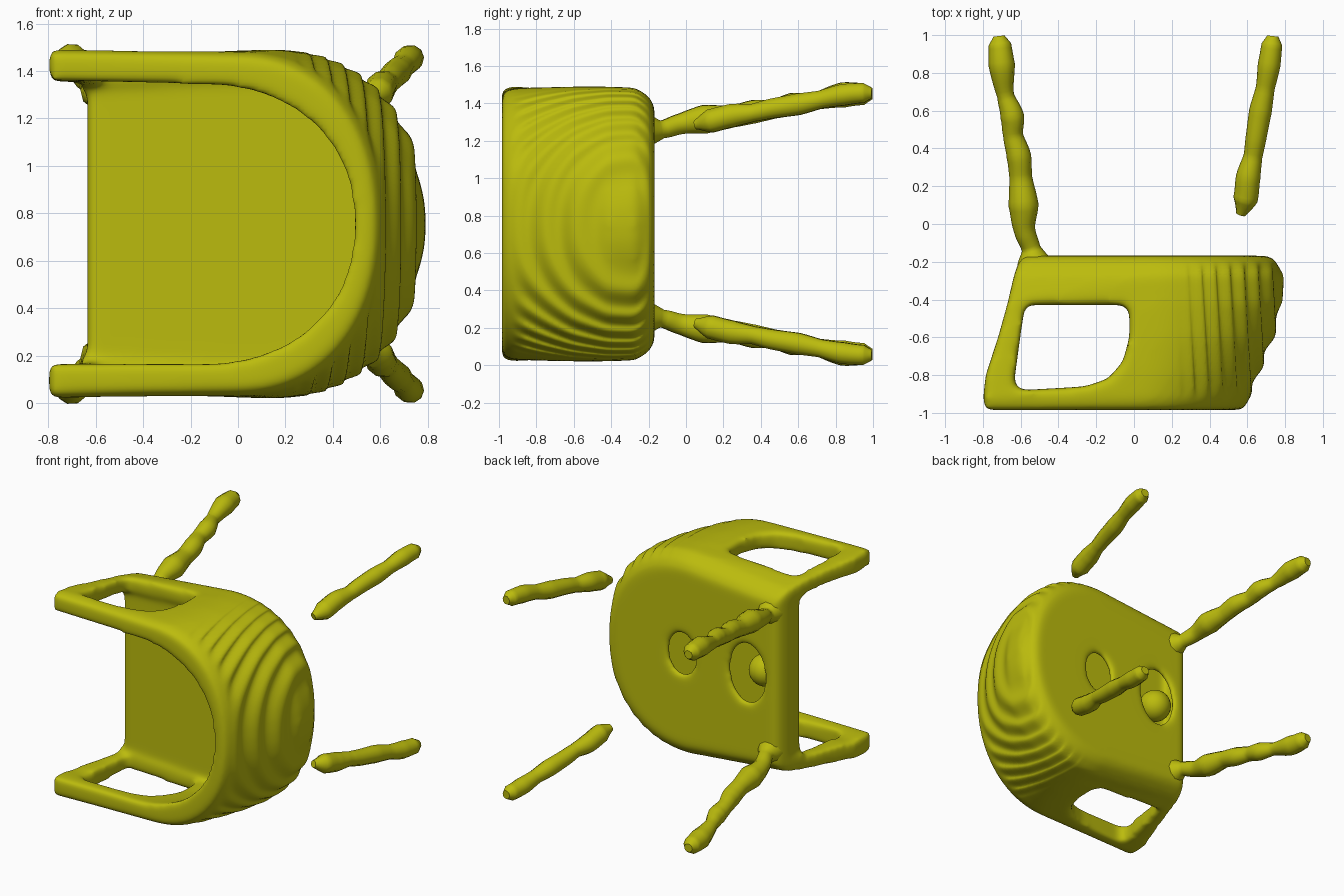
import bpy, bmesh, math
from mathutils import Vector

if "Cube" in bpy.data.objects:
    bpy.data.objects.remove(bpy.data.objects["Cube"])

ZC = 0.755  # mirror plane height of the reclined armchair
mat = bpy.data.materials.new("olive_yellow")
mat.diffuse_color = (0.5, 0.5, 0.004, 1)
mat.use_nodes = True
mat.node_tree.nodes["Principled BSDF"].inputs["Base Color"].default_value = mat.diffuse_color


def new_object(name, bm):
    bmesh.ops.recalc_face_normals(bm, faces=bm.faces)
    mesh = bpy.data.meshes.new(name)
    bm.to_mesh(mesh)
    bm.free()
    ob = bpy.data.objects.new(name, mesh)
    bpy.context.collection.objects.link(ob)
    mesh.materials.append(mat)
    return ob


def loft(name, rings):
    bm = bmesh.new()
    loops = [[bm.verts.new(p) for p in r] for r in rings]
    n = len(loops[0])
    for a, b in zip(loops, loops[1:]):
        for i in range(n):
            j = (i + 1) % n
            bm.faces.new((a[i], a[j], b[j], b[i]))
    bm.faces.new(loops[0])
    bm.faces.new(loops[-1])
    return new_object(name, bm)


def u_ring(y, front, w, xb, x0, wf=None, p=2.2, n=32):
    """Straight front edge of half width wf, straight sides and a rounded back."""
    wf = wf or w
    pts = [(front, y, ZC - wf)]
    for i in range(n + 1):
        a = -math.pi / 2 + math.pi * i / n
        c, s = max(math.cos(a), 0), math.sin(a)
        pts.append((x0 + (xb - x0) * c ** (2 / p), y,
                    ZC + w * math.copysign(abs(s) ** (2 / p), s)))
    pts.append((front, y, ZC + wf))
    return pts


def apply(ob, kind, **props):
    m = ob.modifiers.new(kind.lower(), kind)
    for k, v in props.items():
        setattr(m, k, v)
    bpy.context.view_layer.objects.active = ob
    bpy.ops.object.modifier_apply(modifier=m.name)


def cut(ob, cutter):
    apply(ob, 'BOOLEAN', operation='DIFFERENCE', solver='EXACT', object=cutter)
    bpy.data.objects.remove(cutter)


# Solid tub body: y, front x, half width, back x, start of the back curve, front half width
body = loft("tub_body", [u_ring(*r) for r in [
    (-0.168, -0.575, 0.63, 0.71, 0.12, 0.57), (-0.20, -0.61, 0.685, 0.76, 0.14, 0.61),
    (-0.27, -0.635, 0.73, 0.785, 0.15, 0.655), (-0.42, -0.67, 0.735, 0.785, 0.15, 0.685),
    (-0.60, -0.72, 0.735, 0.735, 0.12, 0.705), (-0.80, -0.785, 0.73, 0.655, 0.06, 0.725),
    (-0.93, -0.80, 0.725, 0.61, 0.0, 0.735), (-0.985, -0.785, 0.70, 0.575, -0.02, 0.72)]])

# Seating space, open at the front
cut(body, loft("seating_space", [u_ring(*r) for r in [
    (-0.41, -1.2, 0.62, 0.67, 0.05, 0.55), (-0.60, -1.2, 0.62, 0.62, 0.0, 0.57),
    (-0.80, -1.2, 0.605, 0.545, -0.1, 0.595), (-1.05, -1.2, 0.58, 0.46, -0.2, 0.61)]]))

# Seat front set straight below the forward-leaning arm posts
cut(body, loft("front_trim", [[(x, y, z) for x, y in
    [(-1.2, -0.1), (-0.635, -0.1), (-0.635, -0.45), (-1.2, -0.45)]]
    for z in (ZC - 0.56, ZC + 0.56)]))

# Arm openings through both sides
window = [(-0.56, -0.43), (-0.06, -0.43), (-0.025, -0.46), (-0.025, -0.60),
          (-0.06, -0.73), (-0.14, -0.82), (-0.26, -0.86), (-0.60, -0.88),
          (-0.635, -0.84), (-0.605, -0.62), (-0.58, -0.45)]
cut(body, loft("arm_opening", [[(x, y, z) for x, y in window] for z in (-0.3, 1.8)]))

# Hollow underneath the seat, with two oval holes
cut(body, loft("seat_hollow", [u_ring(y, -0.58, 0.62, 0.66, 0.1, 0.54) for y in (-0.215, -0.36)]))
for cx, rx, rz in [(0.16, 0.11, 0.15), (-0.36, 0.14, 0.21)]:
    oval = [(cx + rx * math.cos(i * math.tau / 24), ZC + 0.02 + rz * math.sin(i * math.tau / 24))
            for i in range(24)]
    cut(body, loft("underside_hole", [[(x, y, z) for x, z in oval] for y in (-0.1, -0.28)]))

# Soften into one rounded skin
apply(body, 'REMESH', mode='VOXEL', voxel_size=0.016)
apply(body, 'SMOOTH', factor=0.5, iterations=22)

# Terraced steps across the outside of the back
steps = []
for v in body.data.vertices:
    x, y, z = v.co
    if x > 0.22 and v.normal.x > 0.08 and -0.93 < y < -0.19:
        fade = min(1, (x - 0.22) / 0.1, (y + 0.93) / 0.08, (-0.19 - y) / 0.06)
        steps.append((v, x - 0.011 * fade * math.sin(math.tau * (x + 0.06 * (y + 0.5)) / 0.075)))
for v, x in steps:
    v.co.x = x
for f in body.data.polygons:
    f.use_smooth = True

# Lump inside the larger hole
bm = bmesh.new()
bmesh.ops.create_uvsphere(bm, u_segments=24, v_segments=14, radius=0.11)
bmesh.ops.translate(bm, verts=bm.verts, vec=Vector((-0.43, -0.29, ZC + 0.02)))
lump = new_object("underside_lump", bm)
for f in lump.data.polygons:
    f.use_smooth = True


# Lumpy legs: x, y, distance from the mirror plane, radius
def leg(name, pts, side):
    cu = bpy.data.curves.new(name, 'CURVE')
    cu.dimensions = '3D'
    cu.bevel_depth = 1.0
    cu.bevel_resolution = 3
    cu.use_fill_caps = True
    cu.resolution_u = 6
    sp = cu.splines.new('BEZIER')
    sp.bezier_points.add(len(pts) - 1)
    for bp, (x, y, z, r) in zip(sp.bezier_points, pts):
        bp.co = (x, y, ZC + side * z)
        bp.radius = r
        bp.handle_left_type = bp.handle_right_type = 'AUTO'
    cu.materials.append(mat)
    ob = bpy.data.objects.new(name, cu)
    bpy.context.collection.objects.link(ob)


front = [(-0.53, -0.20, 0.50, 0.09), (-0.545, -0.13, 0.505, 0.05), (-0.58, -0.03, 0.535, 0.057),
         (-0.585, 0.10, 0.56, 0.08), (-0.60, 0.25, 0.575, 0.06), (-0.61, 0.36, 0.60, 0.065),
         (-0.64, 0.47, 0.615, 0.053), (-0.645, 0.57, 0.64, 0.063), (-0.68, 0.68, 0.655, 0.045),
         (-0.70, 0.84, 0.69, 0.07), (-0.71, 0.95, 0.695, 0.06), (-0.715, 0.995, 0.695, 0.03)]
back = [(0.565, 0.05, 0.53, 0.025), (0.59, 0.13, 0.55, 0.065), (0.605, 0.25, 0.58, 0.065),
        (0.63, 0.36, 0.595, 0.05), (0.645, 0.45, 0.615, 0.055), (0.67, 0.60, 0.64, 0.06),
        (0.695, 0.72, 0.665, 0.05), (0.715, 0.84, 0.69, 0.06), (0.73, 0.95, 0.70, 0.055),
        (0.735, 0.995, 0.70, 0.03)]
for side, tag in ((1, "upper"), (-1, "lower")):
    leg("front_leg_" + tag, front, side)
    leg("back_leg_" + tag, back, side)
